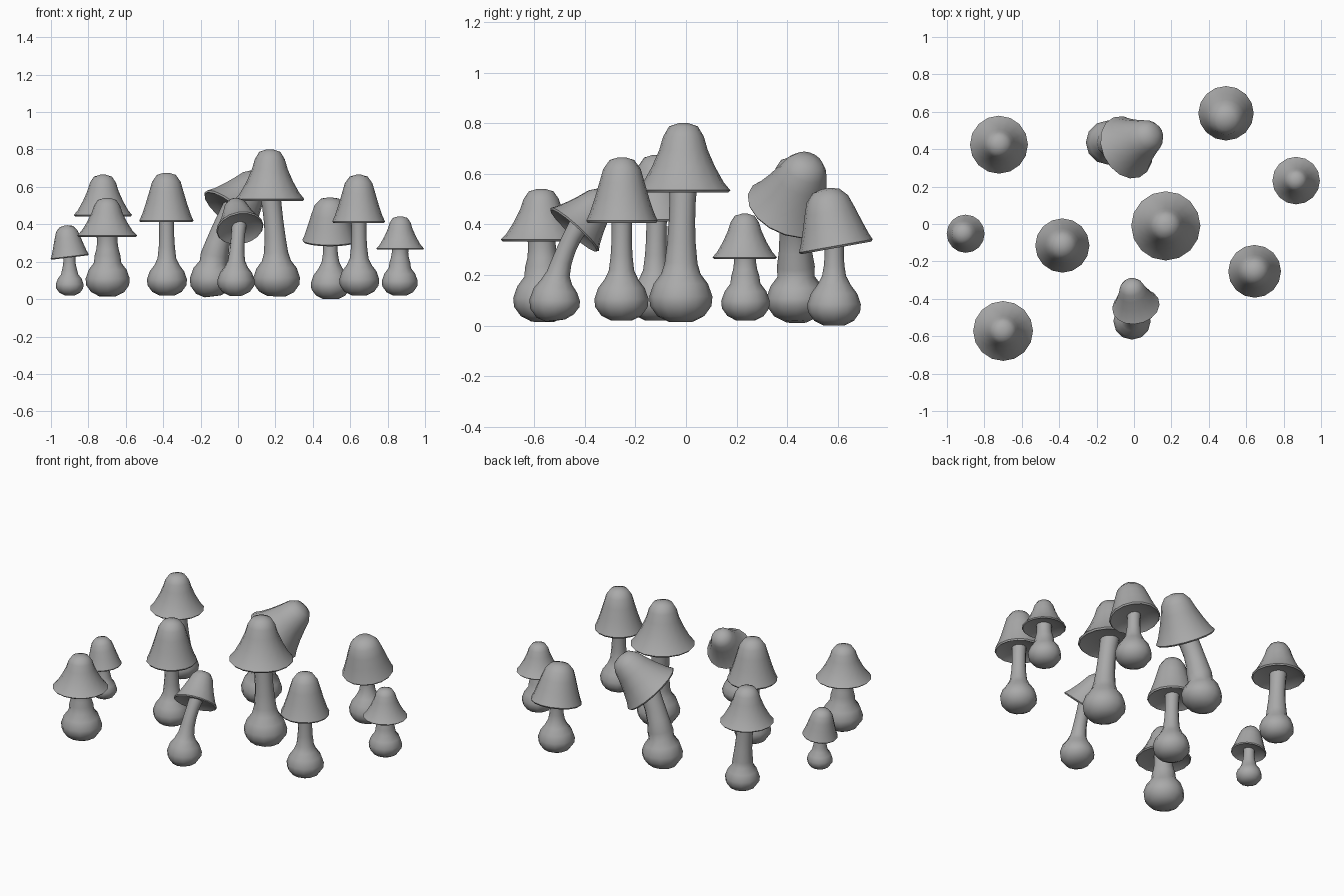
import bpy
import bmesh
from math import cos, sin, tau, radians
from mathutils import Vector

if "Cube" in bpy.data.objects:
    bpy.data.objects.remove(bpy.data.objects["Cube"], do_unlink=True)

UP = Vector((0, 0, 1))

# One plain grey for every part
grey = bpy.data.materials.new("plain_grey")
grey.use_nodes = True
color = (0.4, 0.4, 0.4, 1)
grey.diffuse_color = color
shader = next(n for n in grey.node_tree.nodes if n.type == "BSDF_PRINCIPLED")
shader.inputs["Base Color"].default_value = color

# Cap outlines from rim to crown, as (radius, height) fractions
FLARED = [(1, 0), (.85, .12), (.66, .35), (.5, .6), (.42, .8), (.3, .95)]
BELL = [(1, 0), (.92, .12), (.8, .35), (.68, .6), (.56, .82), (.36, .96)]
# Slightly hollow underside, from the centre out to the rolled lip
UNDERSIDE = [(.3, .07), (.7, .05), (.88, -.01), (.96, -.035)]
# Bulb outline in units of the bulb radius
BULB = [(.38, 0), (.74, .18), (.97, .5), (1, .8), (.86, 1.2), (.62, 1.52)]


def loft(name, rings, sides):
    """Skin a list of (centre, axis, radius) rings and close both ends."""
    bm = bmesh.new()
    loops = []
    for centre, axis, radius in rings:
        turn = UP.rotation_difference(axis)
        loops.append([
            bm.verts.new(centre + turn @ Vector(
                (radius * cos(tau * i / sides), radius * sin(tau * i / sides), 0)))
            for i in range(sides)])
    for low, high in zip(loops, loops[1:]):
        for i in range(sides):
            j = (i + 1) % sides
            bm.faces.new((low[i], low[j], high[j], high[i]))
    bm.faces.new(loops[0][::-1])
    bm.faces.new(loops[-1])
    bmesh.ops.recalc_face_normals(bm, faces=bm.faces)
    mesh = bpy.data.meshes.new(name)
    bm.to_mesh(mesh)
    bm.free()
    mesh.shade_smooth()
    mesh.set_sharp_from_angle(angle=radians(50))
    mesh.materials.append(grey)
    obj = bpy.data.objects.new(name, mesh)
    bpy.context.collection.objects.link(obj)


def make_stem(name, base, top, bulb, thin):
    """Round bulb running into a slim stem that follows a bent path."""
    bend = (base + top) / 2
    lean = (top - base) * 0.25
    bend.x, bend.y = base.x - lean.x, base.y - lean.y
    height = top.z - base.z
    outline = [(r * bulb, z * bulb) for r, z in BULB]
    neck = 1.85 * bulb
    for step, swell in enumerate((1.25, 1.08, 1, 1, 1.08)):
        outline.append((thin * swell, neck + (height - neck) * step / 4))
    rings = []
    for radius, z in outline:
        t = z / height
        centre = base * (1 - t) ** 2 + bend * 2 * t * (1 - t) + top * t * t
        axis = (bend - base) * (1 - t) + (top - bend) * t
        rings.append((centre, axis.normalized(), radius))
    loft(name, rings, 12)


def make_cap(name, rim, axis, radius, height, bell):
    """Bell-like cap, blended between the flared and straight outlines."""
    outline = UNDERSIDE + [
        (a[0] + (b[0] - a[0]) * bell, a[1] + (b[1] - a[1]) * bell)
        for a, b in zip(FLARED, BELL)] + [(.1, 1)]
    rings = [(rim + axis * z * height, axis, r * radius) for r, z in outline]
    loft(name, rings, 16)


def mushroom(name, base, bulb, thin, rim, radius, height, bell, axis=(0, 0, 1)):
    rim, axis = Vector(rim), Vector(axis).normalized()
    make_stem(name + "_stem", Vector(base), rim + axis * height * 0.15, bulb, thin)
    make_cap(name + "_cap", rim, axis, radius, height, bell)


# Upright mushrooms
mushroom("tallest", (.205, -.02, .015), .125, .052, (.17, -.01, .535), .185, .265, .1)
mushroom("middle_left", (-.38, -.12, .02), .107, .04, (-.383, -.115, .42), .145, .255, .75)
mushroom("front_right", (.648, -.255, .02), .107, .04, (.645, -.253, .415), .141, .25, .75)
mushroom("front_left", (-.697, -.565, .015), .118, .055, (-.7, -.572, .34), .16, .2, .1)
mushroom("back_left", (-.7, .435, .02), .1, .047, (-.722, .424, .45), .155, .215, .2)
mushroom("far_right", (.865, .235, .02), .096, .044, (.867, .232, .27), .127, .172, .15)

# Leaning mushrooms
mushroom("far_left", (-.9, -.05, .02), .074, .032, (-.9, -.052, .228), .102, .167, 1,
         axis=(-.12, 0, 1))
mushroom("back_right", (.495, .585, 0), .106, .038, (.492, .592, .315), .148, .23, 1,
         axis=(0, -.18, 1))
mushroom("front_bent", (-.01, -.515, .02), .1, .037, (.01, -.44, .38), .128, .19, .5,
         axis=(-.15, .66, .73))
mushroom("back_bent", (-.135, .435, .015), .118, .06, (-.04, .41, .465), .175, .26, .5,
         axis=(.6, .3, .74))
